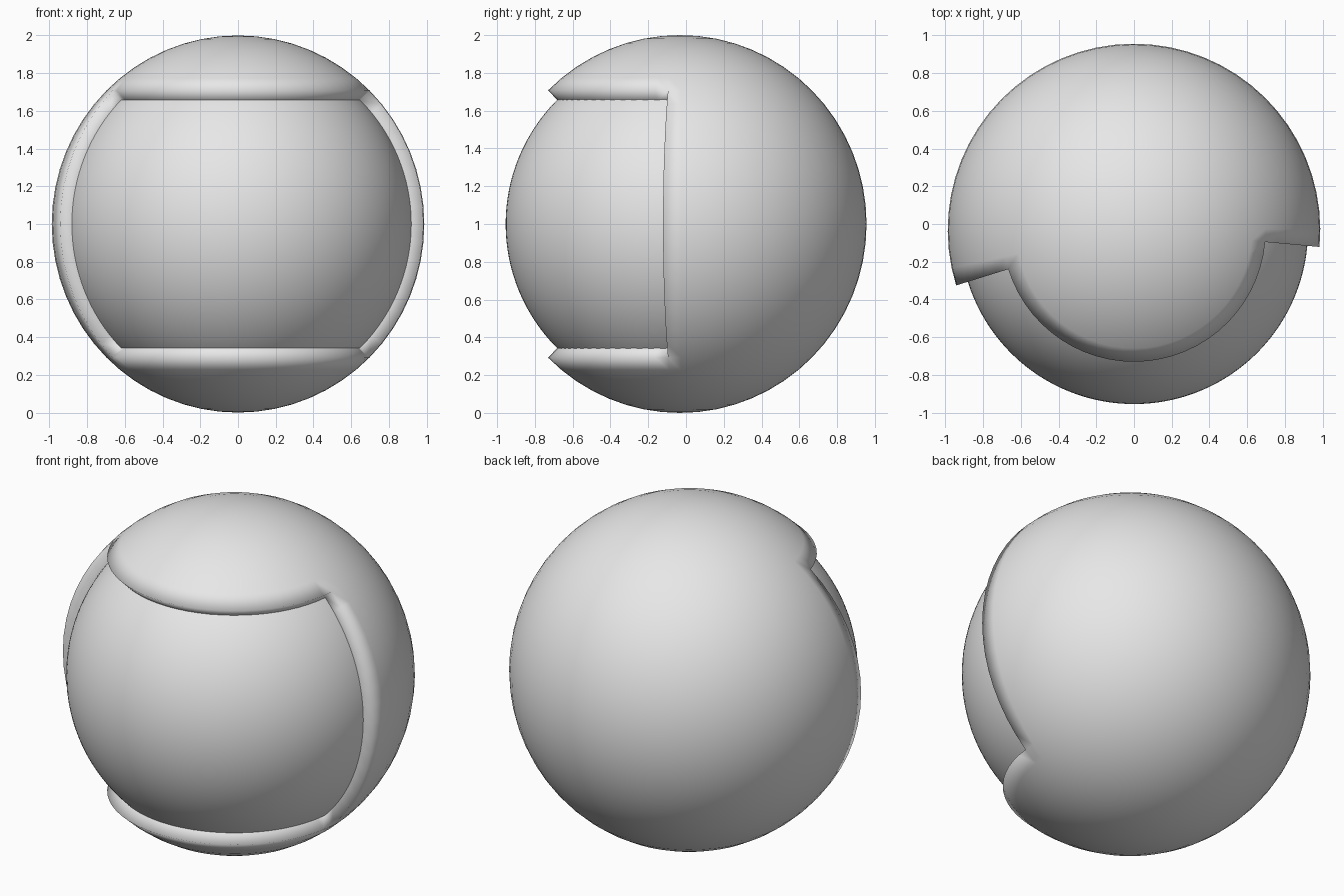
import bpy, bmesh, math
from mathutils import Matrix

if "Cube" in bpy.data.objects:
    bpy.data.objects.remove(bpy.data.objects["Cube"])

START, SPAN, LAT = -5.2, 157.5, 45.0      # window: right edge angle, sweep, half height (degrees)
CENTER = (0, -0.032, 1.0)

grey = bpy.data.materials.new("plain grey")
grey.diffuse_color = (0.8, 0.8, 0.8, 1)
grey.use_nodes = True
grey.node_tree.nodes["Principled BSDF"].inputs["Base Color"].default_value = grey.diffuse_color


def in_window(face, margin):
    c = face.calc_center_median()
    lat = abs(math.degrees(math.atan2(c.z, math.hypot(c.x, c.y))))
    sweep = (START - math.degrees(math.atan2(c.y, c.x)) + 90) % 360 - 90
    return lat < LAT + margin and -margin < sweep < SPAN + margin


def ball(segments):
    # unit sphere turned so that its meridians line up with the window edges
    bm = bmesh.new()
    bmesh.ops.create_uvsphere(bm, u_segments=segments, v_segments=segments // 2, radius=1)
    bmesh.ops.rotate(bm, verts=bm.verts, matrix=Matrix.Rotation(math.radians(START), 3, 'Z'))
    return bm


def finish(bm, name, scale):
    bmesh.ops.scale(bm, vec=scale, verts=bm.verts)
    bmesh.ops.translate(bm, vec=CENTER, verts=bm.verts)
    for f in bm.faces:
        f.smooth = True
    me = bpy.data.meshes.new(name)
    bm.to_mesh(me)
    bm.free()
    me.materials.append(grey)
    ob = bpy.data.objects.new(name, me)
    bpy.context.collection.objects.link(ob)
    return ob


# outer shell with a window cut out and a radial rim going inward
bm = ball(64)
bmesh.ops.delete(bm, geom=[f for f in bm.faces if in_window(f, 0)], context='FACES')
rim = [e for e in bm.edges if e.is_boundary]
new = bmesh.ops.extrude_edge_only(bm, edges=rim)["geom"]
for v in new:
    if isinstance(v, bmesh.types.BMVert):
        v.co *= 0.925
bmesh.ops.recalc_face_normals(bm, faces=bm.faces)
finish(bm, "outer_shell", (0.988, 0.988, 1.0))

# recessed visor filling the window, tucked slightly behind the rim
bm = ball(128)
bmesh.ops.delete(bm, geom=[f for f in bm.faces if not in_window(f, 2.8)], context='FACES')
finish(bm, "visor", (0.923, 0.923, 0.926))
